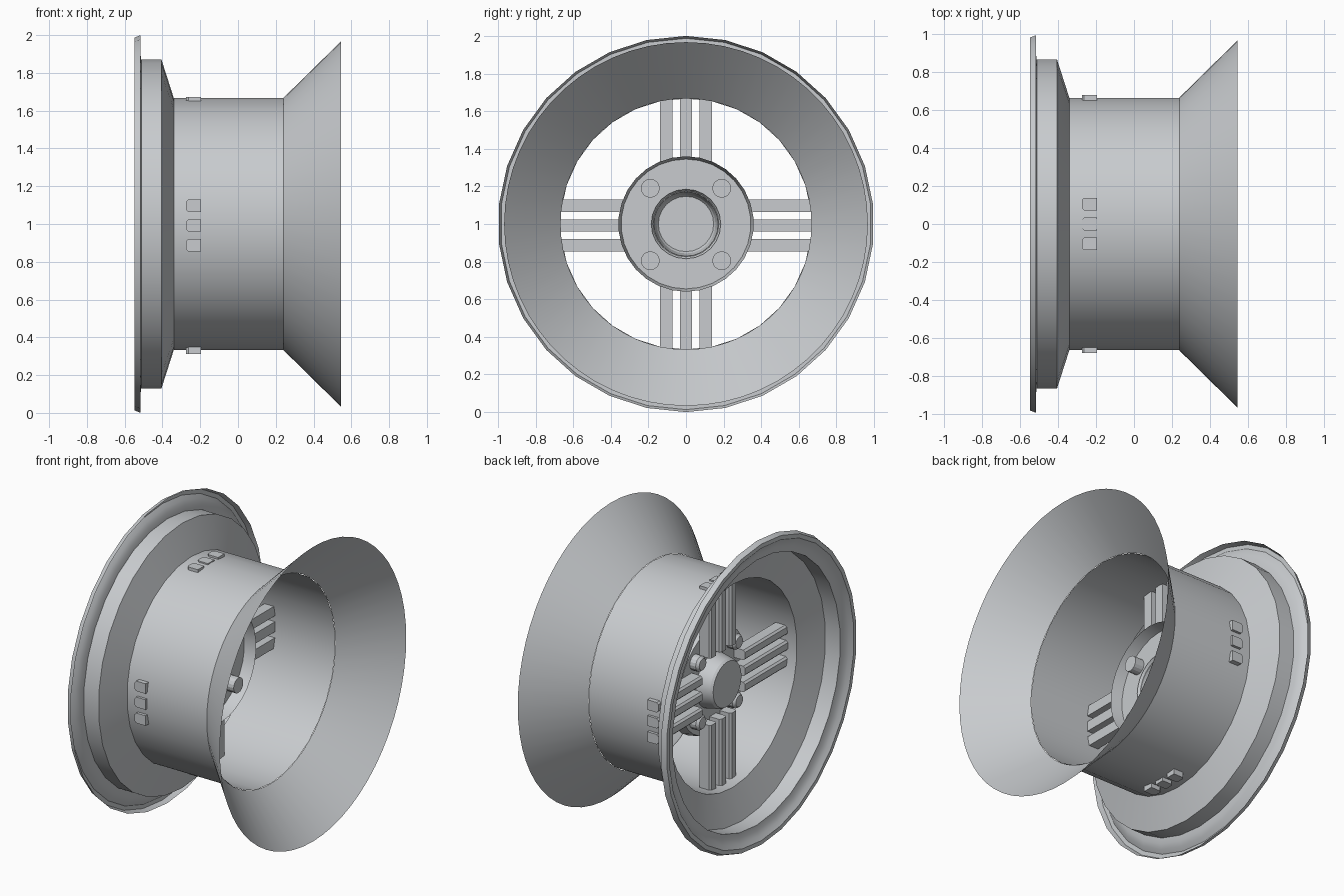
import bpy, bmesh, math
from mathutils import Matrix, Vector

cube = bpy.data.objects.get("Cube")
if cube:
    bpy.data.objects.remove(cube, do_unlink=True)

metal = bpy.data.materials.new("light_grey_metal")
metal.use_nodes = True
GREY = (0.58, 0.60, 0.62, 1)
metal.diffuse_color = GREY
metal.node_tree.nodes["Principled BSDF"].inputs["Base Color"].default_value = GREY

AXLE = Vector((0, 0, 1))


def finish(bm, name, smooth=True):
    bmesh.ops.remove_doubles(bm, verts=bm.verts, dist=0.0002)
    bmesh.ops.recalc_face_normals(bm, faces=bm.faces)
    mesh = bpy.data.meshes.new(name)
    bm.to_mesh(mesh)
    bm.free()
    mesh.materials.append(metal)
    obj = bpy.data.objects.new(name, mesh)
    bpy.context.collection.objects.link(obj)
    if smooth:
        bpy.ops.object.select_all(action='DESELECT')
        obj.select_set(True)
        bpy.context.view_layer.objects.active = obj
        bpy.ops.object.shade_smooth_by_angle(angle=math.radians(20))
    return obj


def revolve(name, profile, sides, centre=AXLE, smooth=True):
    """Turn a profile of (x, radius) points around an axle along x."""
    bm = bmesh.new()
    verts = [bm.verts.new(centre + Vector((x, 0, r))) for x, r in profile]
    edges = [bm.edges.new(pair) for pair in zip(verts, verts[1:])]
    bmesh.ops.spin(bm, geom=verts + edges, cent=centre, axis=(1, 0, 0),
                   angle=math.tau, steps=sides, use_duplicate=False)
    return finish(bm, name, smooth)


# Rim: outer lip, stepped bead seat, barrel and wide rear flare
revolve("outer_lip", [(-0.515, 1.0), (-0.548, 0.987), (-0.548, 0.96),
                      (-0.53, 0.935), (-0.517, 0.905), (-0.512, 0.87)], 30)
revolve("bead_seat", [(-0.512, 0.87), (-0.405, 0.87), (-0.34, 0.667)], 30)
revolve("barrel", [(-0.34, 0.667), (0.24, 0.667)], 30)
revolve("rear_flare", [(0.24, 0.667), (0.545, 0.967)], 60)

# Hub: shallow pan with a hollow tapered centre cap
revolve("hub_pan", [(-0.195, 0.17), (-0.195, 0.345), (-0.12, 0.36)], 30)
revolve("centre_cap", [(-0.18, 0.185), (-0.195, 0.175), (-0.285, 0.157),
                       (-0.30, 0.147), (-0.30, 0)], 24)

# Lug bolts: shank behind the hub and domed nut on the outside
nut = [(-0.13, 0), (-0.13, 0.05), (-0.238, 0.05), (-0.255, 0.037), (-0.262, 0)]
for side, y in (("left", -0.19), ("right", 0.19)):
    for level, z in (("lower", -0.195), ("upper", 0.19)):
        revolve(f"{level}_{side}_lug_bolt", nut, 16, AXLE + Vector((0, y, z)))

# Spokes: four arms of three parallel chamfered bars
FRONT, BACK, HALF, CUT = -0.275, -0.195, 0.033, 0.012
section = [(BACK, -HALF), (BACK, HALF), (FRONT + CUT, HALF),
           (FRONT, HALF - CUT), (FRONT, CUT - HALF), (FRONT + CUT, -HALF)]
SPOKE_CENTRE = Vector((0, 0, 0.992))
for arm in range(4):
    turn = Matrix.Rotation(arm * math.pi / 2, 4, 'X')
    bm = bmesh.new()
    for offset in (-0.105, 0, 0.105):
        inner = [bm.verts.new((x, y + offset, 0.22)) for x, y in section]
        face = bm.faces.new(inner)
        result = bmesh.ops.extrude_face_region(bm, geom=[face], use_keep_orig=True)
        outer = [v for v in result["geom"] if isinstance(v, bmesh.types.BMVert)]
        bmesh.ops.translate(bm, verts=outer, vec=(0, 0, 0.46))
    bmesh.ops.transform(bm, matrix=Matrix.Translation(SPOKE_CENTRE) @ turn,
                        verts=bm.verts)
    finish(bm, f"spoke_arm_{arm + 1}", smooth=False)
